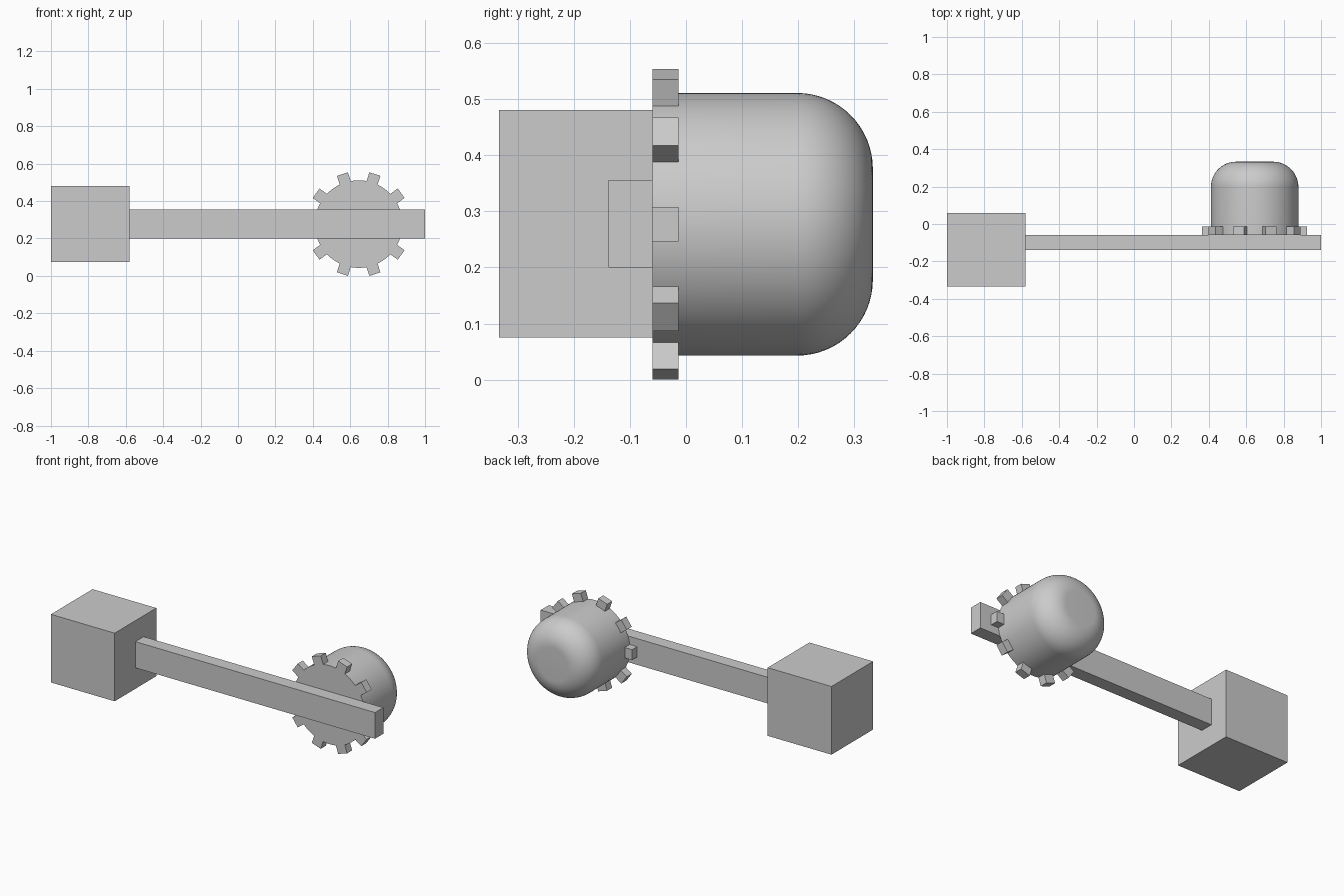
import bpy, bmesh, math
from mathutils import Matrix, Vector

cube = bpy.data.objects.get("Cube")
if cube:
    bpy.data.objects.remove(cube, do_unlink=True)

# Single grey finish
grey = bpy.data.materials.new("plain grey")
grey.use_nodes = True
colour = (0.6, 0.6, 0.6, 1)
grey.diffuse_color = colour
grey.node_tree.nodes["Principled BSDF"].inputs["Base Color"].default_value = colour

AXIS_X, AXIS_Z = 0.645, 0.277    # wheel axis, running along y
FRONT, BACK = -0.06, 0.333       # knob ends
RADIUS, FILLET = 0.234, 0.135


def finish(name, bm):
    bmesh.ops.recalc_face_normals(bm, faces=bm.faces)
    mesh = bpy.data.meshes.new(name)
    bm.to_mesh(mesh)
    bm.free()
    mesh.materials.append(grey)
    obj = bpy.data.objects.new(name, mesh)
    bpy.context.collection.objects.link(obj)
    return obj


def add_box(bm, low, high, turn=Matrix()):
    low, high = Vector(low), Vector(high)
    size = Matrix.Diagonal((high - low).to_4d())
    size[3][3] = 1
    bmesh.ops.create_cube(bm, size=1, matrix=turn @ Matrix.Translation((low + high) / 2) @ size)


def box(name, low, high):
    bm = bmesh.new()
    add_box(bm, low, high)
    return finish(name, bm)


# Block and the bar reaching out of it
box("end_block", (-1, -0.333, 0.075), (-0.58, 0.059, 0.481))
box("long_bar", (-0.58, -0.138, 0.2), (1, FRONT, 0.356))

# Ring of ten square teeth
bm = bmesh.new()
hub = Matrix.Translation((AXIS_X, 0, AXIS_Z))
for i in range(10):
    turn = hub @ Matrix.Rotation(math.tau * i / 10, 4, 'Y')
    add_box(bm, (0.22, FRONT, -0.031), (0.281, -0.013, 0.031), turn)
finish("wheel_teeth", bm)

# Round knob with a rolled back edge, turned around the axis
profile = [(0, FRONT), (RADIUS, FRONT)]
for i in range(17):
    a = math.pi / 2 * i / 16
    profile.append((RADIUS - FILLET + FILLET * math.cos(a), BACK - FILLET + FILLET * math.sin(a)))
profile.append((0, BACK))
bm = bmesh.new()
verts = [bm.verts.new((AXIS_X + r, y, AXIS_Z)) for r, y in profile]
edges = [bm.edges.new(pair) for pair in zip(verts, verts[1:])]
bmesh.ops.spin(bm, geom=verts + edges, cent=(AXIS_X, 0, AXIS_Z), axis=(0, 1, 0),
               angle=math.tau, steps=80)
bmesh.ops.remove_doubles(bm, verts=bm.verts, dist=0.0005)
knob = finish("round_knob", bm)

bpy.ops.object.select_all(action='DESELECT')
knob.select_set(True)
bpy.context.view_layer.objects.active = knob
bpy.ops.object.shade_smooth_by_angle(angle=math.radians(30))
